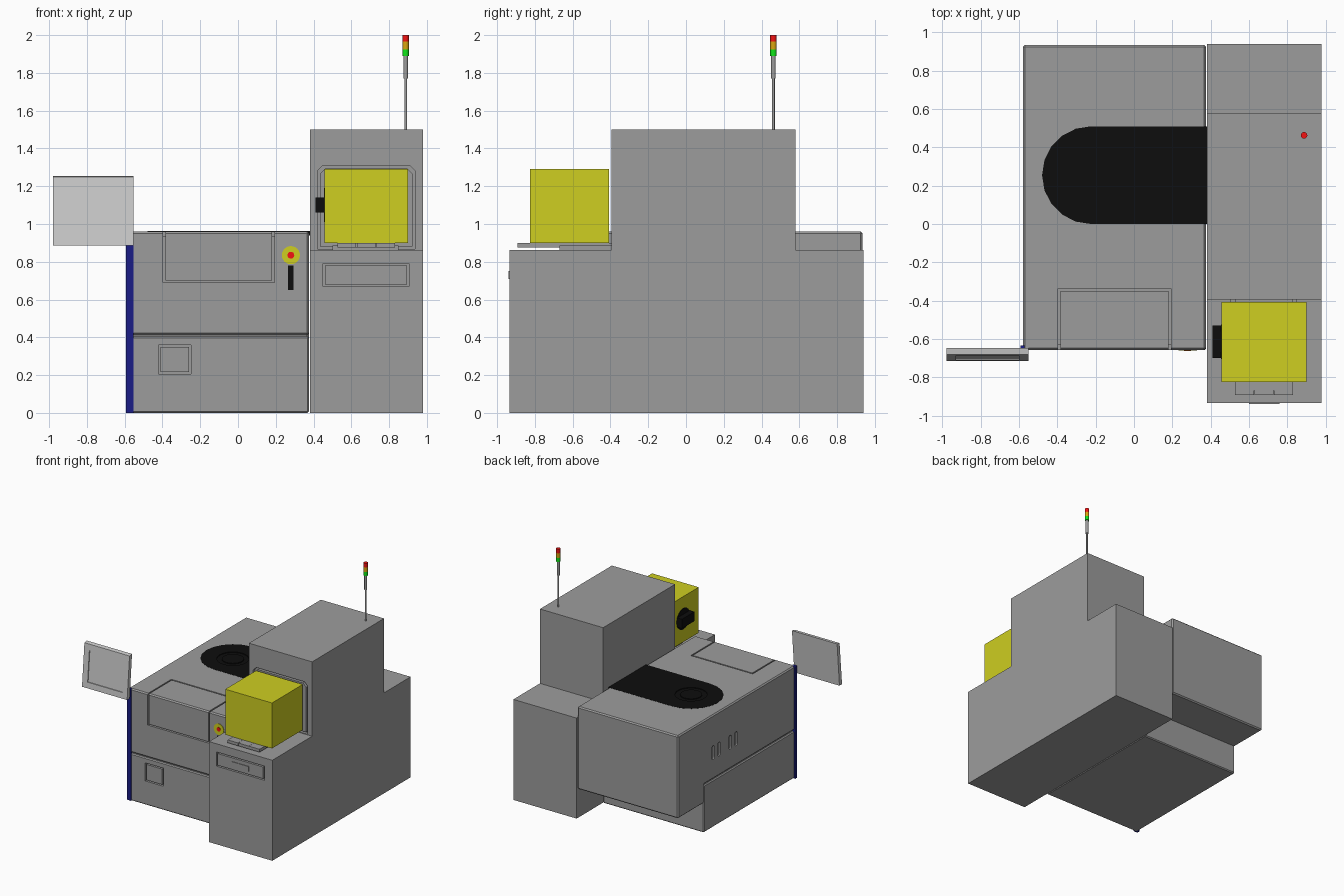
import bpy, bmesh, math

if "Cube" in bpy.data.objects:
    bpy.data.objects.remove(bpy.data.objects["Cube"])


def material(name, rgb):
    m = bpy.data.materials.new(name)
    m.diffuse_color = (*rgb, 1)
    m.use_nodes = True
    m.node_tree.nodes["Principled BSDF"].inputs["Base Color"].default_value = m.diffuse_color
    return m


GREY = material("grey", (0.335, 0.335, 0.335))
BLACK = material("black", (0.004, 0.004, 0.004))
YELLOW = material("yellow", (0.62, 0.62, 0.015))
BLUE = material("navy", (0.01, 0.012, 0.24))
LIGHT = material("light_grey", (0.8, 0.8, 0.8))
RED = material("red", (0.9, 0.006, 0.006))
AMBER = material("amber", (0.7, 0.38, 0.005))
GREEN = material("green", (0.005, 0.8, 0.01))


def prism(name, pts, axis, a, b, mat=GREY, bevel=0):
    """Extrude a 2D outline along an axis from a to b."""
    place = {'x': lambda u, v, w: (w, u, v),
             'y': lambda u, v, w: (u, w, v),
             'z': lambda u, v, w: (u, v, w)}[axis]
    bm = bmesh.new()
    lo = [bm.verts.new(place(u, v, a)) for u, v in pts]
    hi = [bm.verts.new(place(u, v, b)) for u, v in pts]
    bm.faces.new(lo)
    bm.faces.new(hi)
    for i in range(len(pts)):
        j = (i + 1) % len(pts)
        bm.faces.new((lo[i], lo[j], hi[j], hi[i]))
    bmesh.ops.recalc_face_normals(bm, faces=bm.faces)
    if bevel:
        bmesh.ops.bevel(bm, geom=bm.edges[:], offset=bevel, segments=1,
                        affect='EDGES', profile=0.5)
    me = bpy.data.meshes.new(name)
    bm.to_mesh(me)
    bm.free()
    ob = bpy.data.objects.new(name, me)
    bpy.context.collection.objects.link(ob)
    me.materials.append(mat)
    return ob


def rect(u0, u1, v0, v1, c=0):
    """Rectangle outline, optionally with chamfered upper corners."""
    if not c:
        return [(u0, v0), (u1, v0), (u1, v1), (u0, v1)]
    return [(u0, v0), (u1, v0), (u1, v1 - c), (u1 - c, v1), (u0 + c, v1), (u0, v1 - c)]


def box(name, x0, x1, y0, y1, z0, z1, mat=GREY, bevel=0):
    return prism(name, rect(x0, x1, y0, y1), 'z', z0, z1, mat, bevel)


def arc(u, v, r, a0, a1, n):
    return [(u + r * math.cos(math.radians(a0 + (a1 - a0) * i / n)),
             v + r * math.sin(math.radians(a0 + (a1 - a0) * i / n))) for i in range(n + 1)]


def circle(u, v, r, n):
    return arc(u, v, r, 0, 360, n)[:-1]


def cylinder(name, axis, u, v, r, a, b, mat=GREY, n=24):
    ob = prism(name, circle(u, v, r, n), axis, a, b, mat)
    bpy.ops.object.select_all(action='DESELECT')
    bpy.context.view_layer.objects.active = ob
    ob.select_set(True)
    bpy.ops.object.shade_smooth_by_angle(angle=math.radians(35))
    return ob


def cut(body, pts, axis, a, b):
    cutter = prism("cutter", pts, axis, a, b, body.data.materials[0])
    cutter.hide_render = True
    mod = body.modifiers.new("cut", 'BOOLEAN')
    mod.object = cutter
    mod.solver = 'EXACT'
    bpy.context.view_layer.objects.active = body
    bpy.ops.object.modifier_apply(modifier=mod.name)
    bpy.data.objects.remove(cutter)


def rect_panel(name, body, r, face, gap=0.011, c=0, depth=0.025):
    """Front panel surrounded by a groove."""
    u0, u1, v0, v1 = r
    cut(body, rect(u0, u1, v0, v1, c), 'y', face - 0.02, face + depth)
    prism(name, rect(u0 + gap, u1 - gap, v0 + gap, v1 - gap, c), 'y', face, face + depth)


# Left cabinet: lower base and overhanging upper housing
F = -0.658
base = box("lower_cabinet", -0.58, 0.376, F, 0.588, 0, 0.405, bevel=0.008)
upper = prism("upper_cabinet", [(F, 0.413), (0.58, 0.413), (0.58, 0.252), (0.935, 0.252),
                                (0.935, 0.961), (F, 0.961)], 'x', -0.58, 0.376, bevel=0.01)
box("cabinet_joint", -0.568, 0.366, F + 0.012, 0.57, 0.39, 0.43)
rect_panel("service_hatch", base, (-0.42, -0.248, 0.205, 0.36), F)

# Access door wrapping over the front top edge
cut(upper, [(F - 0.05, 0.69), (F + 0.025, 0.69), (F + 0.025, 0.936), (-0.338, 0.936),
            (-0.338, 1.0), (F - 0.05, 1.0)], 'x', -0.396, 0.192)
prism("access_door", [(F, 0.701), (F + 0.025, 0.701), (F + 0.025, 0.936), (-0.349, 0.936),
                      (-0.349, 0.961), (F + 0.01, 0.961), (F, 0.951)], 'x', -0.385, 0.181)

# Hand slots in the left side
for y in (0.15, 0.23, 0.38, 0.46):
    slot = arc(y, 0.683, 0.017, 0, 180, 8) + arc(y, 0.597, 0.017, 180, 360, 8)
    cut(upper, slot, 'x', -0.62, -0.568)

# Black work surface let into the cabinet top, with a turntable in a shallow well
surface_outline = [(0.38, 0), (0.38, 0.51)] + arc(-0.225, 0.255, 0.255, 90, 270, 10)
cut(upper, surface_outline, 'z', 0.94, 1.0)
surface = prism("work_surface", surface_outline, 'z', 0.94, 0.962, BLACK)
cut(surface, circle(-0.22, 0.245, 0.125, 32), 'z', 0.956, 1.0)
cylinder("turntable", 'z', -0.22, 0.245, 0.085, 0.95, 0.962, BLACK, 32)

# Right tower
tower = prism("tower", [(-0.935, 0), (0.94, 0), (0.94, 0.862), (0.58, 0.862), (0.58, 1.5),
                        (-0.395, 1.5), (-0.395, 0.862), (-0.935, 0.862)], 'x', 0.38, 0.98)
rect_panel("drawer_panel", tower, (0.45, 0.905, 0.67, 0.792), -0.935)
box("drawer_handle", 0.60, 0.76, -0.94, -0.93, 0.71, 0.75)
rect_panel("loading_port_panel", tower, (0.42, 0.938, 0.868, 1.31), -0.395, gap=0.014, c=0.03)

# Loading stage with its carrier box
for x0 in (0.528, 0.63, 0.732):
    box("stage_rail", x0, x0 + 0.098, -0.893, -0.395, 0.875, 0.90)
box("stage_bridge", 0.528, 0.83, -0.87, -0.395, 0.875, 0.899)
box("stage_base", 0.50, 0.85, -0.67, -0.39, 0.86, 0.885)
box("carrier_box", 0.457, 0.90, -0.825, -0.408, 0.90, 1.29, YELLOW)
cylinder("carrier_disc", 'x', -0.615, 1.10, 0.09, 0.4545, 0.46, BLACK)
box("carrier_handle", 0.41, 0.457, -0.70, -0.53, 1.06, 1.14, BLACK)

# Emergency stop and door handle
cylinder("stop_plate", 'y', 0.28, 0.835, 0.048, F - 0.003, F + 0.002, YELLOW)
cylinder("stop_button", 'y', 0.28, 0.835, 0.018, F - 0.006, F, RED)
box("door_handle", 0.265, 0.294, F - 0.003, F + 0.002, 0.65, 0.78, BLACK)

# Monitor on its corner post, leaning back slightly, with a recessed screen
box("monitor_post", -0.592, -0.552, -0.662, -0.634, 0, 0.96, BLUE)
monitor = prism("monitor", [(-0.715, 0.885), (-0.682, 1.25), (-0.648, 1.255), (-0.68, 0.885)],
                'x', -0.98, -0.552, LIGHT)
cut(monitor, [(-0.75, 0.935), (-0.75, 1.2), (-0.679, 1.2), (-0.703, 0.935)], 'x', -0.93, -0.60)

# Signal lamp
LAMP = (("lamp_pole", 0.007, 1.49, 1.77, GREY), ("lamp_stem", 0.012, 1.77, 1.89, GREY),
        ("lamp_green", 0.017, 1.89, 1.925, GREEN), ("lamp_amber", 0.017, 1.925, 1.965, AMBER),
        ("lamp_red", 0.017, 1.965, 2.0, RED))
for name, r, z0, z1, mat in LAMP:
    cylinder(name, 'z', 0.888, 0.463, r, z0, z1, mat, 16)
